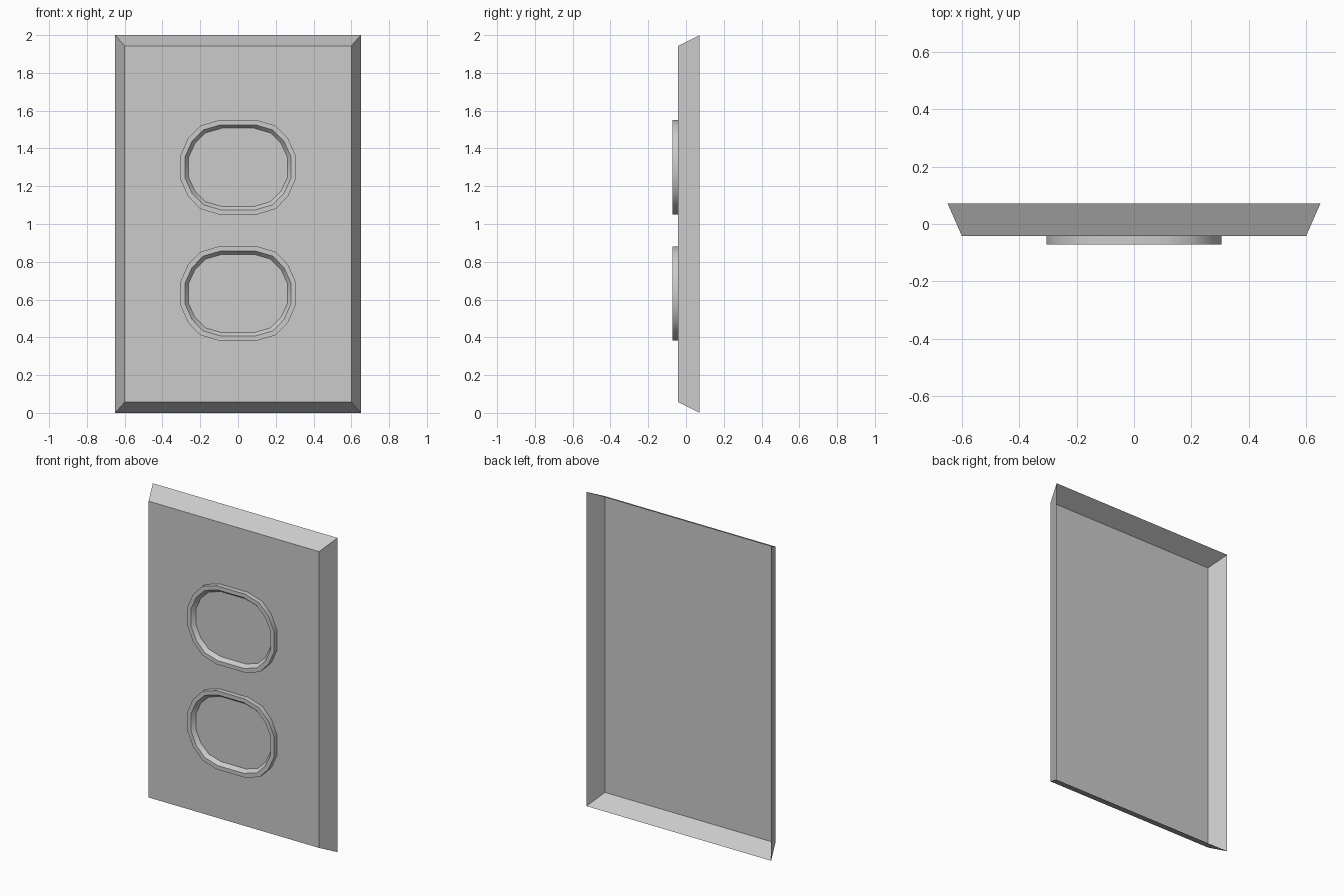
import bpy
import bmesh

if "Cube" in bpy.data.objects:
    bpy.data.objects.remove(bpy.data.objects["Cube"])

FRONT, BACK, LIP, FLOOR = -0.042, 0.072, -0.072, -0.048


def skin(name, loops, smooth=False):
    """Bridge matching loops back to front and cap the last one."""
    bm = bmesh.new()
    rings = [[bm.verts.new(p) for p in loop] for loop in loops]
    n = len(rings[0])
    for a, b in zip(rings, rings[1:]):
        for i in range(n):
            j = (i + 1) % n
            bm.faces.new((a[i], a[j], b[j], b[i]))
    bm.faces.new(rings[-1])
    mesh = bpy.data.meshes.new(name)
    bm.to_mesh(mesh)
    bm.free()
    obj = bpy.data.objects.new(name, mesh)
    bpy.context.collection.objects.link(obj)
    if smooth:
        bpy.ops.object.select_all(action='DESELECT')
        obj.select_set(True)
        bpy.context.view_layer.objects.active = obj
        bpy.ops.object.shade_smooth_by_angle(angle=0.55)
    return obj


def rect(hx, hz, y):
    return [(x, y, 1 + z) for x, z in ((-hx, -hz), (hx, -hz), (hx, hz), (-hx, hz))]


# Rounded socket outline: one quarter mirrored into 16 points
quarter = [(0.305, 0.063), (0.265, 0.153), (0.2, 0.22), (0.1, 0.25)]
half = quarter + [(-x, z) for x, z in reversed(quarter)]
outline = half + [(-x, -z) for x, z in half]


def oval(hx, hz, y, cz):
    return [(x * hx / 0.305, y, cz + z * hz / 0.25) for x, z in outline]


# Open-backed cover plate with sloped rim
skin("cover_plate", [rect(0.65, 1.0, BACK), rect(0.6, 0.943, FRONT)])

# Two raised socket surrounds with recessed floors
for label, cz in (("upper", 1.3), ("lower", 0.632)):
    skin(label + "_socket", [
        oval(0.305, 0.25, FRONT, cz),
        oval(0.305, 0.25, LIP, cz),
        oval(0.28, 0.225, LIP, cz),
        oval(0.262, 0.207, FLOOR, cz),
    ], smooth=True)
